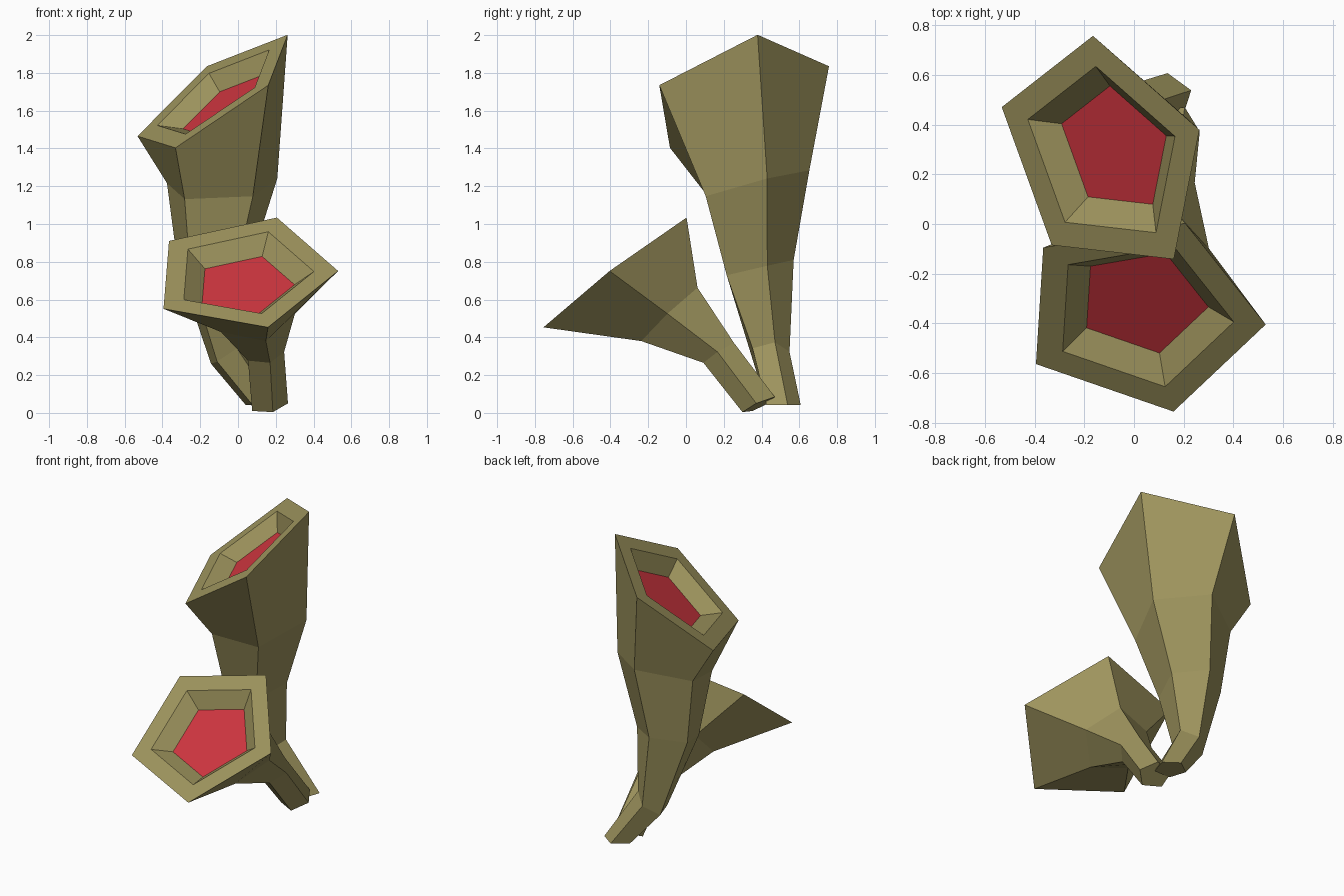
import bpy, math
from mathutils import Vector

if "Cube" in bpy.data.objects:
    bpy.data.objects.remove(bpy.data.objects["Cube"])

SIDES = 5


def material(name, rgb):
    m = bpy.data.materials.new(name)
    m.diffuse_color = (*rgb, 1)
    m.use_nodes = True
    m.node_tree.nodes["Principled BSDF"].inputs["Base Color"].default_value = m.diffuse_color
    return m


olive = material("olive", (0.34, 0.295, 0.11))
red = material("red", (0.62, 0.036, 0.05))


def ring(c, u, v, s=1.0):
    """Pentagon around c: first corner along u, turning towards v."""
    c, u, v = Vector(c), Vector(u), Vector(v)
    angles = [k * math.tau / SIDES for k in range(SIDES)]
    return [c + s * (math.cos(a) * u + math.sin(a) * v) for a in angles]


def mesh_object(name, verts, faces, mat):
    me = bpy.data.meshes.new(name)
    me.from_pydata(verts, [], faces)
    me.materials.append(mat)
    ob = bpy.data.objects.new(name, me)
    bpy.context.collection.objects.link(ob)


def trumpet(name, sections):
    """Loft through the sections (base first), then a lip and a recessed cup."""
    c, u, v = map(Vector, sections[-1])
    floor_centre = c + u.cross(v).normalized() * 0.085
    rings = [ring(*s) for s in sections]
    rings.append(ring(c, u, v, 0.745))              # inner edge of the lip
    floor = ring(floor_centre, u, v, 0.53)
    rings.append(floor)                             # bottom of the cup
    verts = [p for r in rings for p in r]
    faces = [tuple(range(SIDES))]                   # base cap
    for i in range(len(rings) - 1):
        a, b = i * SIDES, (i + 1) * SIDES
        for k in range(SIDES):
            n = (k + 1) % SIDES
            faces.append((a + n, a + k, b + k, b + n))
    mesh_object(name, verts, faces, olive)
    mesh_object(name + "_red_floor", floor, [tuple(reversed(range(SIDES)))], red)


# Tall trumpet at the back: (centre, axis to first corner, cross axis)
trumpet("tall_trumpet", [
    ((0.135, 0.507, 0.043), (0, 0.10, 0), (0.10, 0, 0)),
    ((-0.058, 0.441, 0.314), (0, 0.107, 0.009), (0.089, -0.003, 0.06)),
    ((-0.13, 0.376, 0.765), (0.005, 0.194, 0.045), (0.20, -0.006, 0.0)),
    ((-0.089, 0.356, 1.204), (0.016, 0.297, 0.08), (0.307, -0.019, 0.013)),
    ((-0.121, 0.276, 1.688), (-0.044, 0.481, 0.147), (0.418, -0.048, 0.282)),
])

# Short trumpet leaning to the front
trumpet("short_trumpet", [
    ((0.163, 0.39, 0.042), (0.041, 0.08, 0.043), (0.0935, -0.045, -0.005)),
    ((0.139, 0.176, 0.3155), (0.034, 0.078, 0.055), (0.0995, -0.035, -0.01)),
    ((0.087, -0.083, 0.52), (0.072, 0.144, 0.143), (0.202, -0.063, -0.041)),
    ((0.027, -0.363, 0.74), (0.179, 0.366, 0.294), (0.4706, -0.1625, -0.0836)),
])
